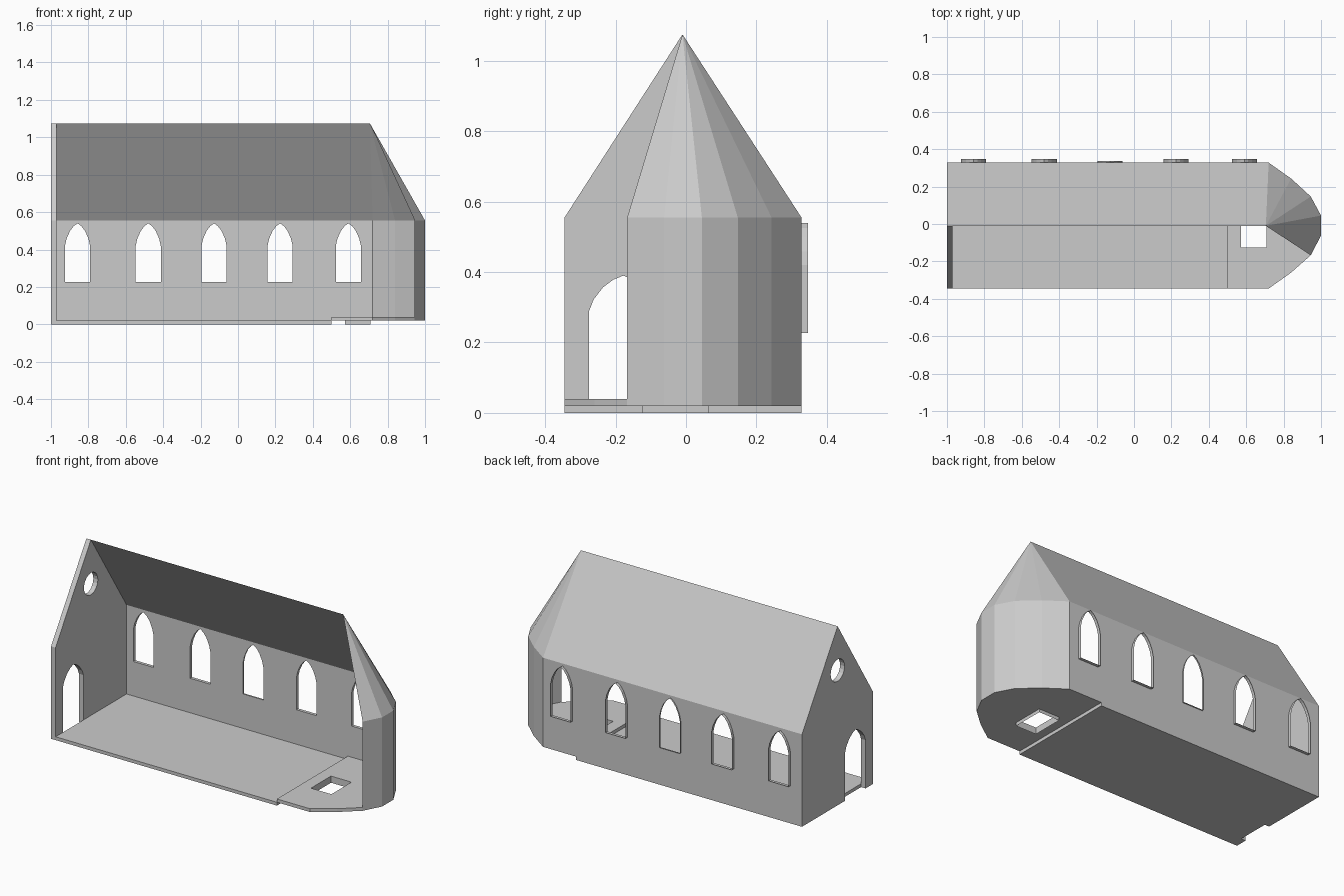
import bpy, bmesh, math
from mathutils import Vector

if "Cube" in bpy.data.objects:
    bpy.data.objects.remove(bpy.data.objects["Cube"])

FRONT, BACK, RIDGE_Y = -0.345, 0.328, -0.01
EAVE, RIDGE = 0.555, 1.075


def finish(name, bm):
    bmesh.ops.recalc_face_normals(bm, faces=bm.faces)
    me = bpy.data.meshes.new(name)
    bm.to_mesh(me)
    bm.free()
    ob = bpy.data.objects.new(name, me)
    bpy.context.collection.objects.link(ob)
    return ob


def panel(name, loops, place, offset=None):
    """Flat sheet from an outline plus hole loops, optionally thickened by offset."""
    bm = bmesh.new()
    edges = []
    for loop in loops:
        vs = [bm.verts.new((a, b, 0)) for a, b in loop]
        edges += [bm.edges.new((vs[i - 1], vs[i])) for i in range(len(vs))]
    bmesh.ops.triangle_fill(bm, edges=edges, use_beauty=True, normal=(0, 0, 1))
    for v in bm.verts:
        v.co = place(v.co.x, v.co.y)
    if offset:
        ext = bmesh.ops.extrude_face_region(bm, geom=bm.faces[:], use_keep_orig=True)
        moved = [g for g in ext["geom"] if isinstance(g, bmesh.types.BMVert)]
        bmesh.ops.translate(bm, verts=moved, vec=offset)
    return finish(name, bm)


def strip(name, path, offset, closed=False):
    """Single-sided band: a path of points swept along an offset."""
    bm = bmesh.new()
    low = [bm.verts.new(p) for p in path]
    high = [bm.verts.new(Vector(p) + Vector(offset)) for p in path]
    for i in range(0 if closed else 1, len(path)):
        bm.faces.new((low[i - 1], low[i], high[i], high[i - 1]))
    return finish(name, bm)


def pointed_arch(cx, half, bottom, spring, top):
    """Pointed opening outline with faceted haunches."""
    rise = top - spring
    side = [(half, bottom), (half, spring), (half * 0.87, spring + rise * 0.32),
            (half * 0.6, spring + rise * 0.66), (half * 0.3, spring + rise * 0.88)]
    return ([(cx + x, z) for x, z in side] + [(cx, top)]
            + [(cx - x, z) for x, z in reversed(side)])


# Windowed rear wall, stepped at the foot where the chancel begins
windows = [pointed_arch(x, 0.067, 0.227, 0.42, 0.54)
           for x in (-0.858, -0.48, -0.128, 0.225, 0.59)]
panel("rear_wall",
      [[(-1, 0), (0.5, 0), (0.5, 0.02), (0.72, 0.02), (0.72, EAVE), (-1, EAVE)]] + windows,
      lambda a, b: (a, BACK, b))

# Projecting window surrounds
for i, loop in enumerate(windows):
    depth = 0.009 if i == 2 else 0.019
    strip(f"window_surround_{i + 1}", [(x, BACK, z) for x, z in loop], (0, depth, 0), True)

# Gable end wall with doorway notch and round window
door = pointed_arch(-0.178, 0.097, 0, 0.29, 0.39)
gable = ([(FRONT, 0)] + door[::-1]
         + [(BACK, 0), (BACK, EAVE), (RIDGE_Y, RIDGE), (FRONT, EAVE)])
round_window = [(RIDGE_Y + 0.066 * math.cos(t * math.tau / 20),
                 0.81 + 0.066 * math.sin(t * math.tau / 20)) for t in range(20)]
panel("gable_wall", [gable, round_window], lambda a, b: (-1, a, b), (0.03, 0, 0))

# Half roof: rear slope only
strip("roof_slope", [(-1, BACK, EAVE), (-1, RIDGE_Y, RIDGE)], (0, 0, 0)).select_set(False)
bpy.data.objects.remove(bpy.data.objects["roof_slope"])
bm = bmesh.new()
bm.faces.new([bm.verts.new(p) for p in ((-1, BACK, EAVE), (0.72, BACK, EAVE),
                                        (0.705, RIDGE_Y, RIDGE), (-1, RIDGE_Y, RIDGE))])
finish("roof_slope", bm)

# Apse wall and its fan roof
apse = [(0.72, BACK), (0.84, 0.243), (0.945, 0.147), (1, 0.045),
        (1, -0.062), (0.945, -0.167)]
strip("apse_wall", [(x, y, 0.02) for x, y in apse], (0, 0, EAVE - 0.02))
bm = bmesh.new()
peak = bm.verts.new((0.705, RIDGE_Y, RIDGE))
rim = [bm.verts.new((x, y, EAVE)) for x, y in apse]
for a, b in zip(rim, rim[1:]):
    bm.faces.new((a, b, peak))
finish("apse_roof", bm)

# Nave floor, raised chancel floor with a square opening, and its lining
panel("nave_floor", [[(-0.97, FRONT), (0.5, FRONT), (0.5, BACK), (-0.97, BACK)]],
      lambda a, b: (a, b, 0), (0, 0, 0.02))
pit = [(0.572, -0.125), (0.708, -0.125), (0.708, 0.065), (0.572, 0.065)]
outline = [(0.5, BACK)] + apse + [(0.84, -0.26), (0.72, FRONT), (0.5, FRONT)]
panel("chancel_floor", [outline, pit], lambda a, b: (a, b, 0.02), (0, 0, 0.02))
strip("floor_opening_lining", [(x, y, 0) for x, y in pit], (0, 0, 0.02), True)
